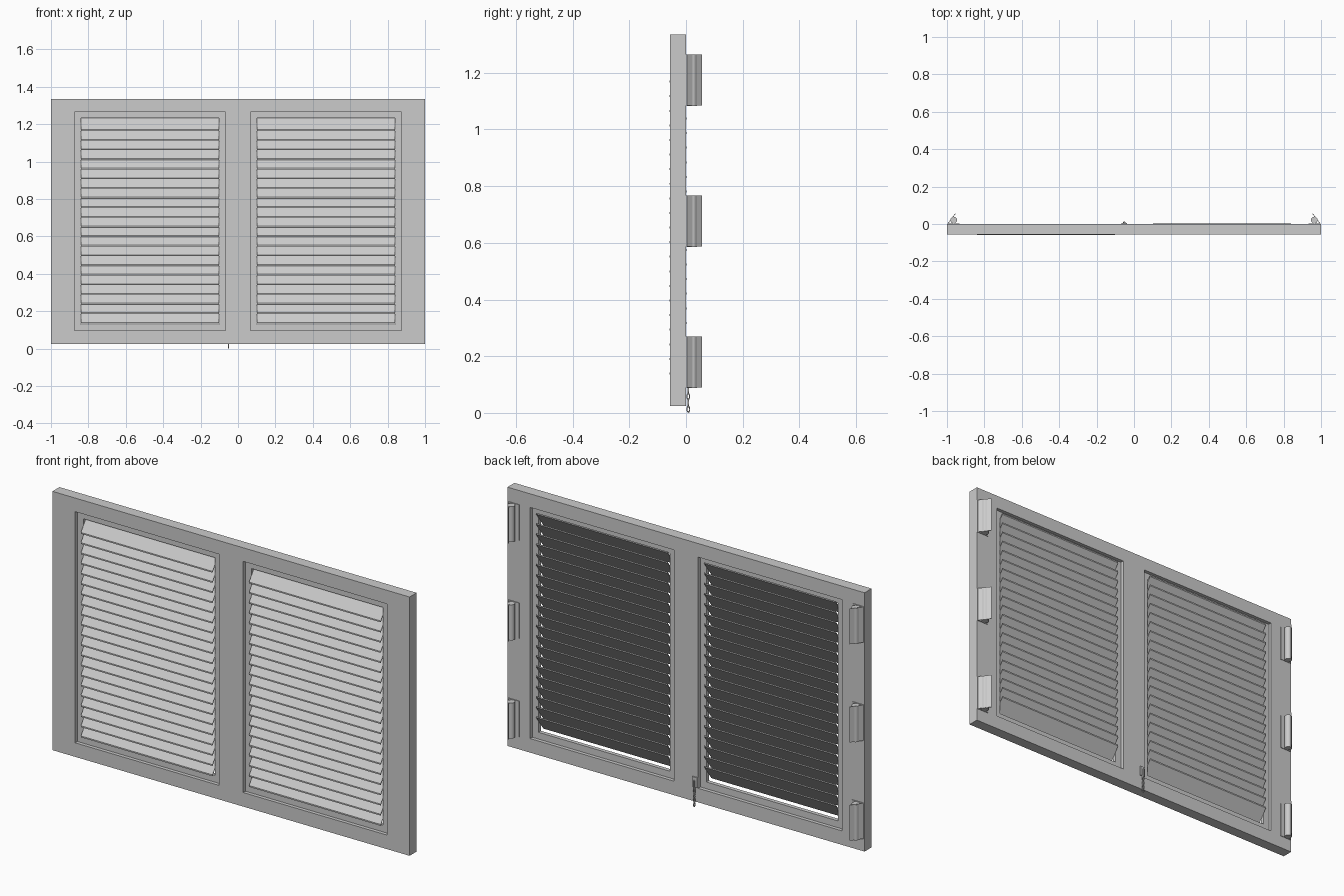
import bpy, bmesh, math
from mathutils import Vector

if "Cube" in bpy.data.objects:
    bpy.data.objects.remove(bpy.data.objects["Cube"], do_unlink=True)

grey = bpy.data.materials.new("painted grey")
grey.use_nodes = True
grey.diffuse_color = (0.6, 0.6, 0.6, 1)
grey.node_tree.nodes["Principled BSDF"].inputs["Base Color"].default_value = (0.6, 0.6, 0.6, 1)


def finish(bm, name):
    bmesh.ops.recalc_face_normals(bm, faces=bm.faces)
    mesh = bpy.data.meshes.new(name)
    bm.to_mesh(mesh)
    bm.free()
    mesh.materials.append(grey)
    ob = bpy.data.objects.new(name, mesh)
    bpy.context.collection.objects.link(ob)
    return ob


def prism(bm, outline, shift):
    """Add an outline to bm and extrude it along shift."""
    face = bm.faces.new([bm.verts.new(p) for p in outline])
    out = bmesh.ops.extrude_face_region(bm, geom=[face], use_keep_orig=True)
    moved = [v for v in out["geom"] if isinstance(v, bmesh.types.BMVert)]
    bmesh.ops.translate(bm, vec=Vector(shift), verts=moved)


def box(bm, x0, x1, y0, y1, z0, z1):
    prism(bm, [(x0, y0, z0), (x1, y0, z0), (x1, y0, z1), (x0, y0, z1)], (0, y1 - y0, 0))


def pierced_slab(name, xs, zs, y0, y1):
    """Upright slab split along xs and zs, with every odd inner cell left open."""
    bm = bmesh.new()
    grid = [[bm.verts.new((x, y0, z)) for z in zs] for x in xs]
    for i in range(len(xs) - 1):
        for j in range(len(zs) - 1):
            if not (i % 2 and j % 2):
                bm.faces.new((grid[i][j], grid[i + 1][j], grid[i + 1][j + 1], grid[i][j + 1]))
    out = bmesh.ops.extrude_face_region(bm, geom=bm.faces[:], use_keep_orig=True)
    moved = [v for v in out["geom"] if isinstance(v, bmesh.types.BMVert)]
    bmesh.ops.translate(bm, vec=(0, y1 - y0, 0), verts=moved)
    return finish(bm, name)


# Outer frame with two openings
X_IN, X_OUT, Z_LOW, Z_HIGH = 0.068, 0.873, 0.096, 1.266
pierced_slab("frame", [-1, -X_OUT, -X_IN, X_IN, X_OUT, 1], [0.025, Z_LOW, Z_HIGH, 1.335], -0.056, 0)

# Recessed lips and sloping slats in each opening
LIP, PITCH, RISE, THICK = 0.034, 0.0515, 0.085, 0.007
for side, label, back in ((-1, "right", 0.0), (1, "left", 0.0015)):
    a, b = sorted((side * X_IN, side * X_OUT))
    pierced_slab(label + "_lip", [a, a + LIP, b - LIP, b],
                 [Z_LOW, Z_LOW + LIP, Z_HIGH - LIP, Z_HIGH], -0.038, -0.018)
    bm = bmesh.new()
    front = back - 0.0585
    for k in range(21):
        z = 0.134 + k * PITCH
        x = a + LIP
        prism(bm, [(x, front, z), (x, front, z + THICK),
                   (x, back, z + RISE), (x, back, z + RISE - THICK)],
              (b - a - 2 * LIP, 0, 0))
    finish(bm, label + "_slats")

# Three hinges on each side: flat leaf, slanted leaf and pin
for side, label in ((-1, "right"), (1, "left")):
    for n, z in enumerate((0.09, 0.587, 1.084), 1):
        bm = bmesh.new()
        box(bm, side * 0.932, side * 0.998, 0, 0.003, z, z + 0.18)
        prism(bm, [(side * x, y, z) for x, y in
                   ((0.998, 0.001), (0.956, 0.057), (0.953, 0.055), (0.994, 0.001))], (0, 0, 0.18))
        finish(bm, f"{label}_hinge_leaf_{n}")
        bpy.ops.mesh.primitive_cylinder_add(vertices=20, radius=0.018, depth=0.18,
                                            location=(side * 0.964, 0.021, z + 0.088))
        pin = bpy.context.object
        pin.name = f"{label}_hinge_pin_{n}"
        pin.data.materials.append(grey)
        bpy.ops.object.shade_smooth_by_angle()

# Small latch plate with a hanging chain
bm = bmesh.new()
box(bm, -0.066, -0.038, 0, 0.006, 0.1, 0.15)
box(bm, -0.056, -0.048, 0.004, 0.014, 0.09, 0.135)
finish(bm, "latch_plate")
for n in range(4):
    bpy.ops.mesh.primitive_torus_add(major_segments=16, minor_segments=6, major_radius=0.01,
                                     minor_radius=0.003, location=(-0.052, 0.008, 0.081 - n * 0.0227),
                                     rotation=(math.pi / 2, 0, (n % 2) * math.pi / 2))
    link = bpy.context.object
    link.name = f"chain_link_{n + 1}"
    link.scale = (0.5, 1, 1)
    link.rotation_euler = (math.pi / 2, 0, (n % 2) * math.pi / 2)
    link.data.materials.append(grey)
    bpy.ops.object.shade_smooth_by_angle()
